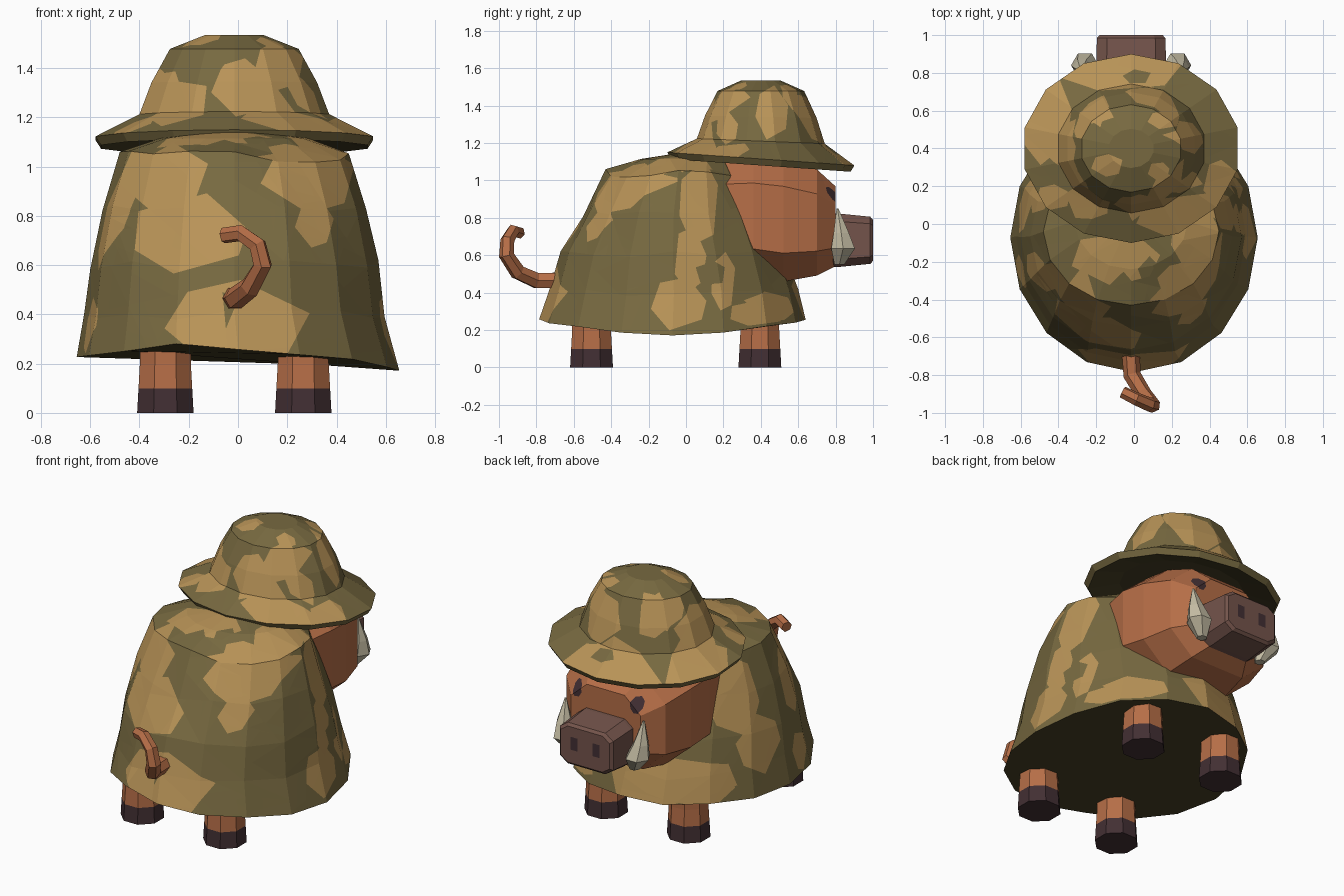
import bpy, bmesh, random
from math import sin, cos, pi, copysign
from mathutils import Vector

random.seed(4)
if "Cube" in bpy.data.objects:
    bpy.data.objects.remove(bpy.data.objects["Cube"])

MID = -0.015  # centre line of the animal


def material(name, r, g, b):
    lin = [((c / 255 + 0.055) / 1.055) ** 2.4 for c in (r, g, b)]
    m = bpy.data.materials.new(name)
    m.use_nodes = True
    m.diffuse_color = (*lin, 1)
    m.node_tree.nodes["Principled BSDF"].inputs["Base Color"].default_value = (*lin, 1)
    return m


olive = material("olive cloth", 119, 105, 64)
tan = material("tan cloth", 184, 147, 87)
lining = material("dark lining", 72, 65, 38)
skin = material("reddish skin", 182, 110, 71)
snout_skin = material("brown snout", 116, 84, 75)
dark = material("dark horn", 66, 47, 51)
ivory = material("ivory", 198, 190, 165)


def ring(centre, a, b, n, axis="z", phase=0.0, power=1.0):
    """Loop of points around an axis; a power below 1 makes it boxy."""
    pts = []
    for i in range(n):
        t = 2 * pi * i / n + phase
        u = a * copysign(abs(cos(t)) ** power, cos(t))
        v = b * copysign(abs(sin(t)) ** power, sin(t))
        offset = Vector((u, v, 0)) if axis == "z" else Vector((u, 0, v))
        pts.append(Vector(centre) + offset)
    return pts


def loft(rings):
    bm = bmesh.new()
    loops = [[bm.verts.new(p) for p in r] for r in rings]
    for lo, hi in zip(loops, loops[1:]):
        for i in range(len(lo)):
            j = (i + 1) % len(lo)
            bm.faces.new((lo[i], lo[j], hi[j], hi[i]))
    bm.faces.new(loops[0])
    bm.faces.new(loops[-1])
    bmesh.ops.recalc_face_normals(bm, faces=bm.faces)
    return bm


def finish(name, bm, *mats):
    mesh = bpy.data.meshes.new(name)
    bm.to_mesh(mesh)
    bm.free()
    for m in mats:
        mesh.materials.append(m)
    obj = bpy.data.objects.new(name, mesh)
    bpy.context.collection.objects.link(obj)
    return obj


X, Y, Z = Vector((1, 0, 0)), Vector((0, 1, 0)), Vector((0, 0, 1))
SIDES = {"tail": (-Y, X, Z), "head": (Y, X, Z), "left": (X, Y, Z),
         "right": (-X, Y, Z), "top": (Z, X, Y)}


def paint(bm, side, u, v, ru, rv, index=1, n=6, jitter=0.2, start=0.3):
    """Cut a convex patch into the faces turned to one side and colour it."""
    toward, au, av = SIDES[side]
    angles = [2 * pi * (i + random.uniform(-jitter, jitter)) / n + start for i in range(n)]
    corners = [au * (u + ru * cos(t)) + av * (v + rv * sin(t)) for t in angles]
    middle = au * u + av * v
    planes = []

    def inside():
        return [f for f in bm.faces if f.normal.dot(toward) > 0.22 and all(
            (f.calc_center_median() - p).dot(m) < 0 for p, m in planes)]

    for a, b in zip(corners, corners[1:] + corners[:1]):
        normal = (b - a).cross(toward).normalized()
        if normal.dot(middle - a) > 0:
            normal = -normal
        faces = inside()
        geom = set(faces)
        for f in faces:
            geom.update(f.edges)
            geom.update(f.verts)
        bmesh.ops.bisect_plane(bm, geom=list(geom), dist=1e-5, plane_co=a, plane_no=normal)
        bm.normal_update()
        planes.append((a, normal))
    for f in inside():
        f.material_index = index


def line_underside(bm):
    for f in bm.faces:
        if f.normal.z < -0.7:
            f.material_index = 2


# Cloak: height, half width, rear end, head end
cloak_rings = []
for z, rx, rear, fore in ((0.23, 0.655, -0.785, 0.64), (0.4, 0.61, -0.73, 0.6),
                          (0.6, 0.585, -0.67, 0.53), (0.83, 0.535, -0.55, 0.42),
                          (1.04, 0.465, -0.43, 0.35), (1.115, 0.3, -0.24, 0.27),
                          (1.14, 0.12, -0.08, 0.2)):
    loop = ring((MID if z > 0.3 else 0, (rear + fore) / 2, z), rx, (fore - rear) / 2,
                16, phase=-pi / 2)
    for p in loop:
        if z < 0.3:  # wavy hem, lower on the left
            p.z += 0.09 * p.y * p.y - 0.04 * p.x - 0.02 + random.uniform(-0.015, 0.015)
        elif z < 1.1:
            p.z += random.uniform(-0.025, 0.025)
    cloak_rings.append(loop)
cloak = loft(cloak_rings)
for side, patches in {
    "tail": ((-0.2, 0.73, 0.24, 0.17), (-0.3, 0.96, 0.19, 0.15), (0, 0.36, 0.3, 0.18),
             (0.29, 0.95, 0.2, 0.14), (0.31, 0.77, 0.08, 0.1), (-0.54, 0.77, 0.04, 0.1)),
    "left": ((0.07, 0.88, 0.11, 0.24), (0.02, 0.58, 0.09, 0.18), (-0.04, 0.34, 0.15, 0.15),
             (-0.28, 1.01, 0.15, 0.09), (0.2, 0.46, 0.07, 0.16), (0.38, 0.29, 0.16, 0.07)),
    "right": ((0.2, 0.83, 0.15, 0.25), (0.1, 0.52, 0.15, 0.18), (-0.25, 0.78, 0.11, 0.2),
              (0.45, 0.36, 0.17, 0.15), (-0.25, 0.36, 0.09, 0.12)),
    "head": ((-0.2, 0.37, 0.36, 0.15), (0.36, 0.33, 0.14, 0.08)),
    "top": ((-0.1, -0.18, 0.24, 0.15), (0.32, -0.05, 0.13, 0.2)),
}.items():
    for patch in patches:
        paint(cloak, side, *patch)
# olive breaks inside the tan areas
paint(cloak, "tail", -0.04, 0.42, 0.05, 0.08, 0, 3)
paint(cloak, "tail", -0.04, 1.06, 0.12, 0.05, 0, 5)
paint(cloak, "left", 0.13, 0.5, 0.09, 0.07, 0, 5)
paint(cloak, "top", 0.08, -0.25, 0.06, 0.08, 0, 5)
line_underside(cloak)
finish("cloak", cloak, olive, tan, lining)

# Hat: radius, height and forward tilt of each ring
hat_rings = []
for r, z, tilt in ((0.37, 1.13, 0.07), (0.555, 1.08, 0.07), (0.578, 1.115, 0.07),
                   (0.395, 1.21, 0.04), (0.345, 1.34, 0.02), (0.268, 1.478, 0),
                   (0.12, 1.535, 0)):
    loop = ring((MID, 0.4, z), r, r * 0.865, 14, phase=pi / 2)
    for p in loop:
        p.z -= tilt * (p.y - 0.4)
    hat_rings.append(loop)
hat = loft(hat_rings)
for side, patches in {
    "tail": ((-0.27, 1.28, 0.16, 0.12), (0.02, 1.32, 0.13, 0.12), (0.17, 1.41, 0.1, 0.11)),
    "left": ((0.46, 1.36, 0.09, 0.15), (0.22, 1.28, 0.06, 0.09)),
    "right": ((0.4, 1.3, 0.16, 0.12), (0.6, 1.42, 0.09, 0.1)),
    "head": ((0.1, 1.33, 0.15, 0.14), (-0.22, 1.4, 0.1, 0.12)),
    "top": ((-0.08, 0.83, 0.36, 0.13), (-0.48, 0.58, 0.15, 0.27), (0.28, 0.04, 0.28, 0.13),
            (0.46, 0.22, 0.1, 0.12), (-0.43, 0.14, 0.1, 0.07), (0.16, 0.55, 0.09, 0.05),
            (-0.14, 0.31, 0.09, 0.06), (0.13, 0.28, 0.06, 0.05)),
}.items():
    for patch in patches:
        paint(hat, side, *patch)
# olive breaks on the crown and brim
paint(hat, "tail", -0.16, 1.4, 0.11, 0.08, 0, 5)
paint(hat, "top", 0.02, 0.78, 0.08, 0.04, 0, 5)
line_underside(hat)
finish("hat", hat, olive, tan, lining)

# Head with painted eyes
head = loft([ring((MID, y, z), a, b, 8, "y", pi / 8, 0.7) for y, z, a, b in (
    (0.15, 0.82, 0.38, 0.31), (0.36, 0.81, 0.42, 0.345), (0.52, 0.79, 0.405, 0.35),
    (0.7, 0.775, 0.355, 0.3), (0.8, 0.755, 0.25, 0.225))])
for s in (-1, 1):
    paint(head, "head", MID + s * 0.2, 0.92, 0.037, 0.048, n=8, jitter=0)
finish("head", head, skin, dark)

# Boxy snout with painted nostrils
snout = loft([ring((MID, y, 0.68), a, b, 8, "y", pi / 8, 0.4) for y, a, b in (
    (0.72, 0.192, 0.15), (0.82, 0.192, 0.147), (0.985, 0.187, 0.13), (1.0, 0.172, 0.114))])
for s in (-1, 1):
    paint(snout, "head", MID + s * 0.075, 0.69, 0.034, 0.056, n=4, jitter=0, start=pi / 4)
finish("snout", snout, snout_skin, dark)

# Tusks, legs and hooves on both sides
for s, label in ((1, "left"), (-1, "right")):
    tusk = loft([ring((MID + s * x, y, z), r, r, 6) for x, y, z, r in (
        (0.21, 0.82, 0.55, 0.03), (0.245, 0.84, 0.635, 0.073),
        (0.26, 0.83, 0.72, 0.047), (0.265, 0.81, 0.85, 0.006))])
    finish(label + "_tusk", tusk, ivory)
    for y, place in ((0.395, "head_end"), (-0.505, "tail_end")):
        x = MID + s * 0.28
        for part, mat, profile in (
                ("hoof", dark, ((0, 0.124), (0.1, 0.118))),
                ("leg", skin, ((0.1, 0.118), (0.2, 0.112), (0.32, 0.112)))):
            bm = loft([ring((x, y, z), r, r, 8, phase=pi / 8) for z, r in profile])
            finish(f"{label}_{place}_{part}", bm, mat)

# Curled tail
curve = bpy.data.curves.new("tail", "CURVE")
curve.dimensions = "3D"
curve.bevel_depth = 0.047
curve.bevel_resolution = 1
curve.use_fill_caps = True
path = ((-0.02, -0.62, 0.465), (-0.01, -0.8, 0.465), (0.05, -0.9, 0.51), (0.1, -0.96, 0.6),
        (0.08, -0.955, 0.68), (0.01, -0.925, 0.73), (-0.06, -0.89, 0.72))
spline = curve.splines.new("POLY")
spline.points.add(len(path) - 1)
for i, (point, co) in enumerate(zip(spline.points, path)):
    point.co = (*co, 1)
    point.radius = 1.05 - 0.06 * i
spline.use_smooth = False
curve.materials.append(skin)
bpy.context.collection.objects.link(bpy.data.objects.new("tail", curve))
